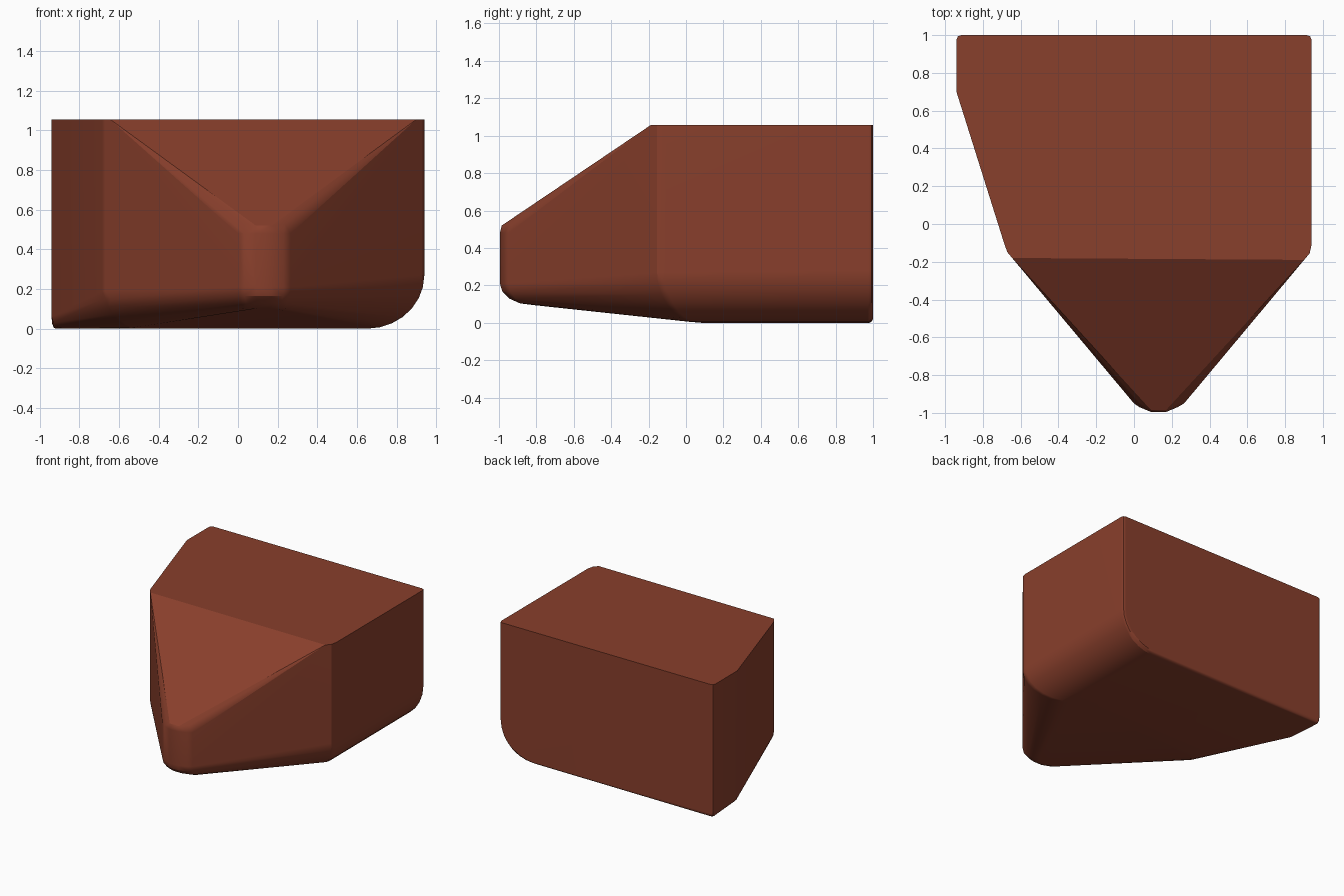
import bpy, bmesh, math
from mathutils import Vector

if "Cube" in bpy.data.objects:
    bpy.data.objects.remove(bpy.data.objects["Cube"])

TOP = 1.056
points = []


def rib(wall, top, low, under, steps=7):
    """Vertical wall line that curves from height low into the underside point."""
    x, y = wall
    points.append(Vector((x, y, top)))
    a, b = Vector((x, y, low)), Vector(under)
    for i in range(steps + 1):
        t = i / steps * math.pi / 2
        k, s = 1 - math.cos(t), math.sin(t)
        points.append(Vector((a.x + (b.x - a.x) * k, a.y + (b.y - a.y) * k,
                              a.z + (b.z - a.z) * s)))


# Square back corners, right one with a wide rolled lower edge
rib((-0.94, 0.975), TOP, 0.05, (-0.92, 0.975, 0.0), 3)
rib((-0.933, 0.993), TOP, 0.05, (-0.915, 0.98, 0.0), 3)
rib((-0.915, 1.0), TOP, 0.03, (-0.90, 0.98, 0.0), 3)
rib((0.94, 0.975), TOP, 0.28, (0.65, 0.975, 0.0))
rib((0.933, 0.993), TOP, 0.28, (0.65, 0.99, 0.01))
rib((0.915, 1.0), TOP, 0.28, (0.65, 1.0, 0.02))

# Left bend and the shoulders either side of the sloping front
rib((-0.94, 0.70), TOP, 0.06, (-0.88, 0.70, 0.0), 3)
rib((-0.685, -0.11), TOP, 0.19, (-0.50, 0.08, 0.0))
rib((-0.67, -0.15), TOP, 0.19, (-0.50, 0.08, 0.0))
rib((-0.645, -0.18), TOP, 0.19, (-0.50, 0.08, 0.0))
rib((0.94, -0.11), TOP, 0.27, (0.65, 0.08, 0.0))
rib((0.93, -0.155), TOP, 0.27, (0.65, 0.08, 0.0))
rib((0.90, -0.19), TOP, 0.27, (0.65, 0.08, 0.0))

# Blunt nose
for x, y in ((0.0, -0.95), (0.03, -0.97), (0.09, -0.995),
             (0.17, -0.995), (0.23, -0.97), (0.265, -0.95)):
    rib((x, y), 0.48, 0.21, (0.13 + (x - 0.13) * 0.6, -0.82, 0.095), 4)
for x, y, z in ((0.03, -0.945, 0.527), (0.065, -0.955, 0.54), (0.20, -0.955, 0.54),
                (0.235, -0.945, 0.527), (0.09, -0.985, 0.52), (0.17, -0.985, 0.52)):
    points.append(Vector((x, y, z)))

# Wrap the ribs into one solid block
bm = bmesh.new()
for p in points:
    bm.verts.new(p)
bmesh.ops.remove_doubles(bm, verts=bm.verts, dist=0.002)
hull = bmesh.ops.convex_hull(bm, input=bm.verts)
loose = {e for e in hull["geom_interior"] + hull["geom_unused"]
         if isinstance(e, bmesh.types.BMVert)}
bmesh.ops.delete(bm, geom=list(loose), context='VERTS')
bmesh.ops.dissolve_limit(bm, angle_limit=math.radians(1.5), verts=bm.verts, edges=bm.edges)
bmesh.ops.recalc_face_normals(bm, faces=bm.faces)
mesh = bpy.data.meshes.new("stone_block")
bm.to_mesh(mesh)
bm.free()
block = bpy.data.objects.new("stone_block", mesh)
bpy.context.collection.objects.link(block)

clay = bpy.data.materials.new("red_clay")
clay.diffuse_color = (0.25, 0.05, 0.025, 1)
clay.use_nodes = True
clay.node_tree.nodes["Principled BSDF"].inputs["Base Color"].default_value = clay.diffuse_color
mesh.materials.append(clay)

# Smooth rolled edges, crisp faces
bpy.context.view_layer.objects.active = block
block.select_set(True)
bpy.ops.object.shade_smooth_by_angle(angle=math.radians(25))
weighted = block.modifiers.new("weighted_normals", 'WEIGHTED_NORMAL')
weighted.keep_sharp = True
